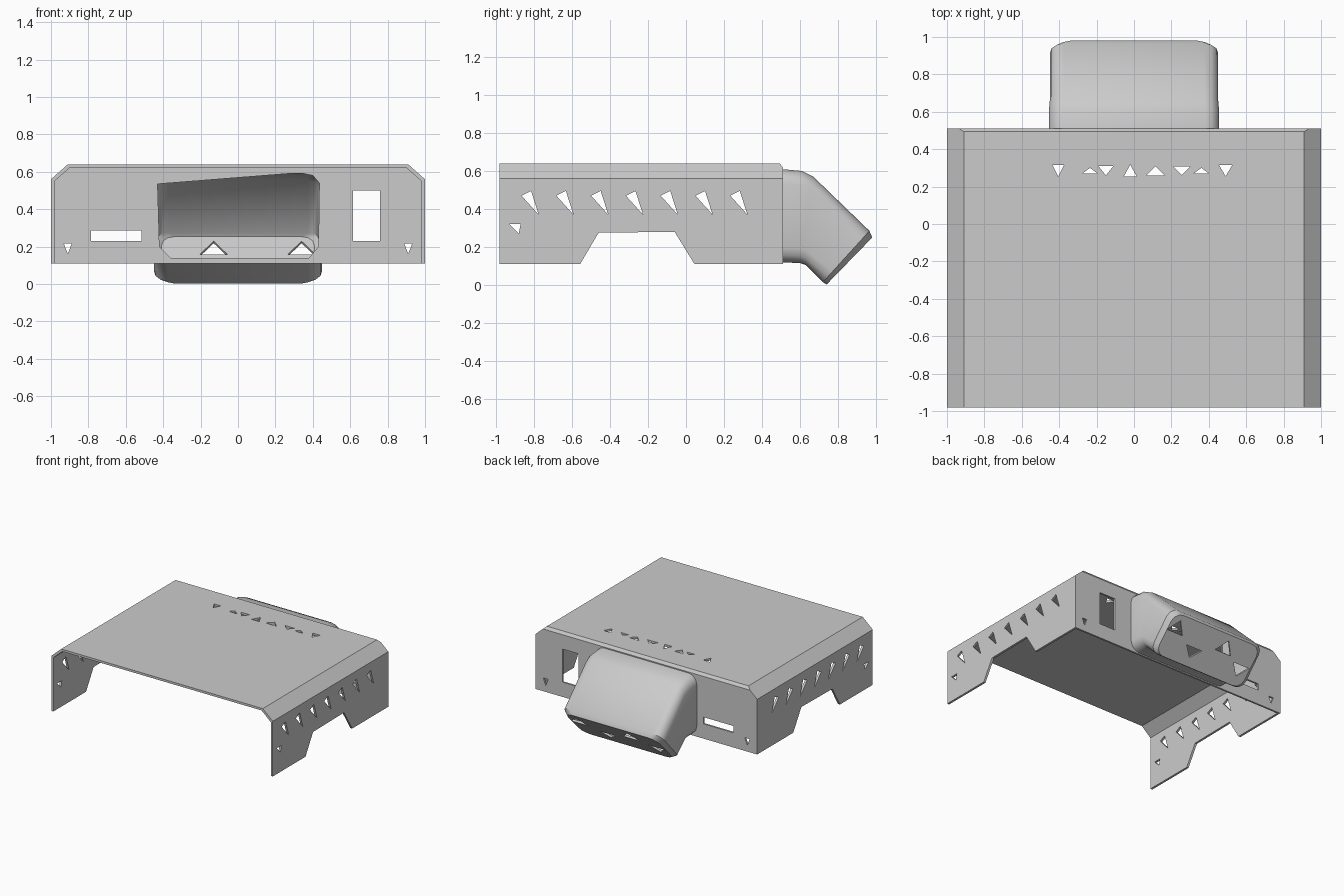
import bpy, bmesh, math
from mathutils import Vector

if "Cube" in bpy.data.objects:
    bpy.data.objects.remove(bpy.data.objects["Cube"], do_unlink=True)

grey = bpy.data.materials.new("light grey metal")
grey.use_nodes = True
COLOR = (0.6, 0.6, 0.6, 1)
grey.diffuse_color = COLOR
grey.node_tree.nodes["Principled BSDF"].inputs["Base Color"].default_value = COLOR

X, Y, Z = Vector((1, 0, 0)), Vector((0, 1, 0)), Vector((0, 0, 1))
ALONG_X, ALONG_Y, ALONG_Z = (Y, Z, X), (X, Z, Y), (X, Y, Z)


def make_object(name, bm):
    mesh = bpy.data.meshes.new(name)
    bm.to_mesh(mesh)
    bm.free()
    obj = bpy.data.objects.new(name, mesh)
    bpy.context.collection.objects.link(obj)
    obj.data.materials.append(grey)
    return obj


def prism(bm, points, axes, start, end, origin=Vector()):
    """Extrude a flat outline along the third axis."""
    u, v, n = axes
    rings = [[bm.verts.new(origin + u * a + v * b + n * d) for a, b in points]
             for d in (start, end)]
    faces = [bm.faces.new(r) for r in rings]
    for i in range(len(points)):
        j = (i + 1) % len(points)
        faces.append(bm.faces.new((rings[0][i], rings[0][j], rings[1][j], rings[1][i])))
    bmesh.ops.recalc_face_normals(bm, faces=faces)


def apply_modifier(obj, mod):
    bpy.context.view_layer.objects.active = obj
    bpy.ops.object.modifier_apply(modifier=mod.name)


def cut(obj, bm):
    cutter = make_object("cutter", bm)
    cutter.hide_render = True
    mod = obj.modifiers.new("cut", "BOOLEAN")
    mod.operation, mod.solver, mod.object = "DIFFERENCE", "EXACT", cutter
    apply_modifier(obj, mod)
    bpy.data.objects.remove(cutter, do_unlink=True)


def box(x0, x1, z0, z1):
    return [(x0, z0), (x1, z0), (x1, z1), (x0, z1)]


def triangle(x, y, half_width, half_height):
    return [(x - half_width, y - half_height), (x + half_width, y - half_height),
            (x, y + half_height)]


def cover_outline(inset, bottom):
    w, top, c = 1 - inset, 0.64 - inset, 0.09 - inset * 0.4
    half = [(w, bottom), (w, top - c + 0.01), (w - c, top)]
    return half + [(-x, z) for x, z in reversed(half)]


# Sheet cover: open at the front and below
bm = bmesh.new()
prism(bm, cover_outline(0, 0.11), ALONG_Y, -0.98, 0.51)
cover = make_object("sheet_cover", bm)
bm = bmesh.new()
prism(bm, cover_outline(0.018, -0.1), ALONG_Y, -1.2, 0.495)
cut(cover, bm)

# Openings in the cover
bm = bmesh.new()
prism(bm, [(-0.61, 0.02), (-0.46, 0.275), (-0.06, 0.28), (0.1, 0.02)], ALONG_X, -1.2, 1.2)
prism(bm, [(0.49, 0.645), (0.53, 0.645), (0.53, 0.59)], ALONG_X, -1.2, 1.2)
for side in (-1, 1):
    for k in range(7):
        y = -0.83 + 0.183 * k
        prism(bm, [(y - 0.035, 0.47), (y + 0.015, 0.495), (y + 0.055, 0.37)],
              ALONG_X, side * 0.9, side * 1.1)
    prism(bm, [(-0.93, 0.32), (-0.87, 0.32), (-0.88, 0.27)], ALONG_X, side * 0.9, side * 1.1)
    prism(bm, triangle(side * 0.91, 0.19, 0.022, -0.028), ALONG_Y, 0.4, 0.6)
prism(bm, box(-0.785, -0.515, 0.23, 0.285), ALONG_Y, 0.4, 0.6)
prism(bm, box(0.615, 0.76, 0.23, 0.5), ALONG_Y, 0.4, 0.6)
prism(bm, [(-0.36, 0.14), (0.38, 0.14), (0.43, 0.2), (0.435, 0.54), (0.40, 0.58),
           (0.33, 0.595), (-0.43, 0.535), (-0.42, 0.2)], ALONG_Y, 0.4, 0.6)
for x, w, h in ((-0.405, 0.03, -0.03), (-0.235, 0.04, 0.015), (-0.15, 0.04, -0.025),
                (-0.02, 0.035, 0.032), (0.115, 0.05, 0.025), (0.255, 0.045, -0.022),
                (0.36, 0.04, 0.015), (0.49, 0.035, -0.03)):
    prism(bm, triangle(x, 0.285, w, h), ALONG_Z, 0.55, 0.7)
cut(cover, bm)

# Rear hood: rounded duct bending downwards, closed by a slanted end
sections = [(0.50, 0.12, 0.50, 0.61, 0.455), (0.60, 0.115, 0.61, 0.60, 0.455),
            (0.63, 0.105, 0.67, 0.57, 0.45), (0.72, 0.015, 0.965, 0.285, 0.45),
            (0.74, 0.003, 0.98, 0.25, 0.415)]
RADIUS, STEPS = 0.075, 3
bm = bmesh.new()
rings = []
for y0, z0, y1, z1, w in sections:
    low, high = Vector((0, y0, z0)), Vector((0, y1, z1))
    up = (high - low).normalized()
    length = (high - low).length
    ring = []
    for q, (sx, top) in enumerate(((1, 0), (1, 1), (-1, 1), (-1, 0))):
        cx = sx * (w - RADIUS)
        cv = length - RADIUS if top else RADIUS
        for s in range(STEPS + 1):
            a = math.pi / 2 * (q - 1 + s / STEPS)
            p = low + up * (cv + RADIUS * math.sin(a)) + X * (cx + RADIUS * math.cos(a))
            ring.append(bm.verts.new(p))
    rings.append(ring)
for a, b in zip(rings, rings[1:]):
    for i in range(len(a)):
        j = (i + 1) % len(a)
        bm.faces.new((a[i], b[i], b[j], a[j]))
bm.faces.new(rings[-1][::-1])
hood = make_object("rear_hood", bm)
solid = hood.modifiers.new("thickness", "SOLIDIFY")
solid.thickness, solid.offset = 0.018, -1
apply_modifier(hood, solid)

# Triangular vents through the slanted end
slant = Vector((0, 0.24, 0.247)).normalized()
end_axes = (X, slant, X.cross(slant))
bm = bmesh.new()
for x, v, h in ((0.34, 0.25, 0.05), (0.12, 0.11, -0.04), (-0.13, 0.25, 0.05), (-0.33, 0.12, -0.045)):
    prism(bm, triangle(x, v, 0.075, h), end_axes, -0.06, 0.06, Vector((0, 0.74, 0.003)))
cut(hood, bm)

# Soft hood sides, sharp edges kept
bpy.ops.object.select_all(action="DESELECT")
hood.select_set(True)
bpy.context.view_layer.objects.active = hood
bpy.ops.object.shade_smooth_by_angle(angle=math.radians(32))
